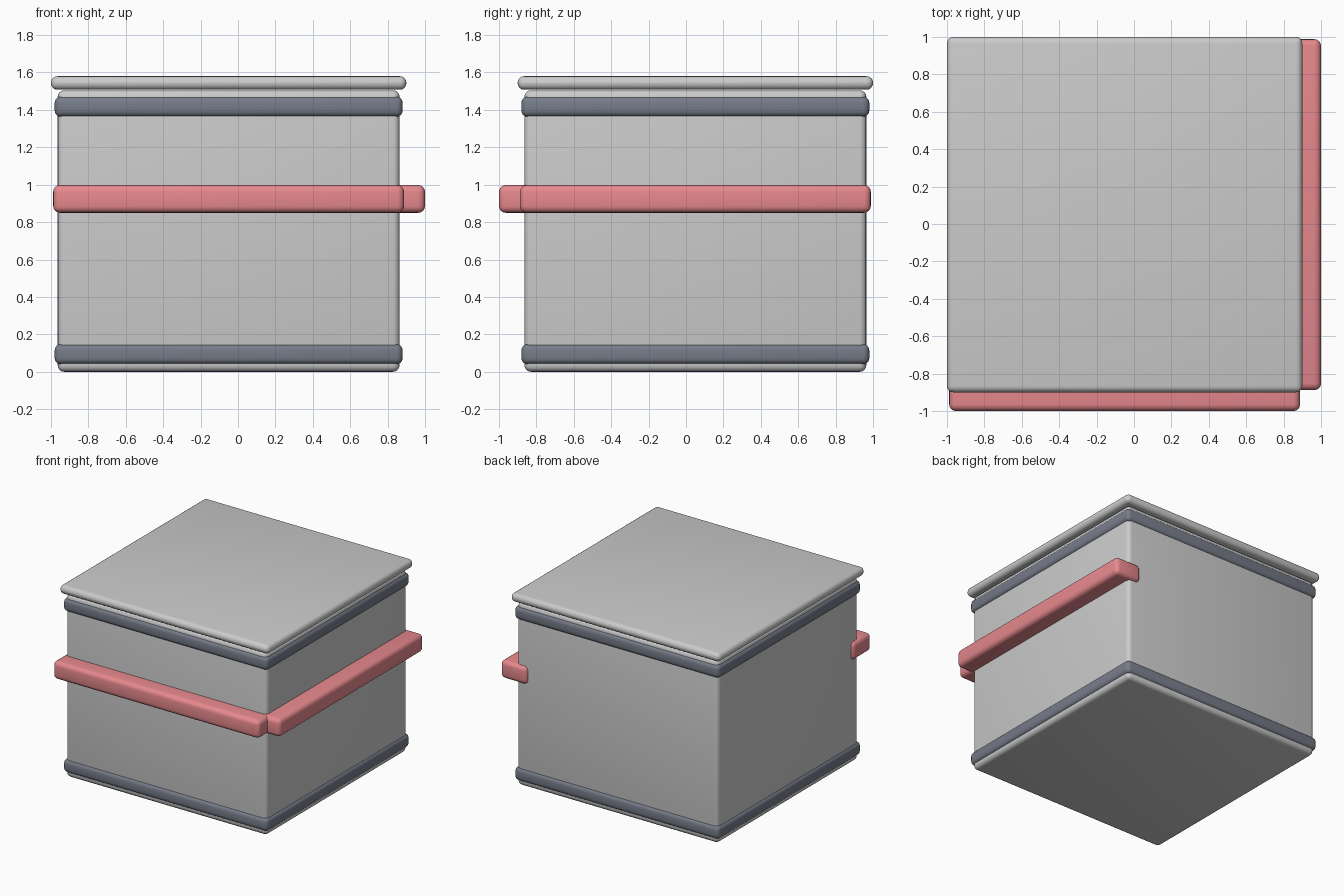
import bpy
from math import radians

if "Cube" in bpy.data.objects:
    bpy.data.objects.remove(bpy.data.objects["Cube"])


def material(name, rgb):
    mat = bpy.data.materials.new(name)
    mat.diffuse_color = (*rgb, 1)
    mat.use_nodes = True
    mat.node_tree.nodes["Principled BSDF"].inputs["Base Color"].default_value = mat.diffuse_color
    return mat


def rounded_box(name, lo, hi, bevel, mat=None):
    """Box between two corners with rounded edges."""
    bpy.ops.mesh.primitive_cube_add(size=1, location=[(a + b) / 2 for a, b in zip(lo, hi)])
    ob = bpy.context.object
    ob.name = name
    ob.scale = [b - a for a, b in zip(lo, hi)]
    bpy.ops.object.transform_apply(location=False, rotation=False, scale=True)
    mod = ob.modifiers.new("round", 'BEVEL')
    mod.width = bevel
    mod.segments = 4
    bpy.ops.object.modifier_apply(modifier=mod.name)
    bpy.ops.object.shade_smooth_by_angle(angle=radians(35))
    if mat:
        ob.data.materials.append(mat)
    return ob


def square_block(name, half, z0, z1, bevel, mat=None):
    """Square rounded block sharing the crate's off-centre axis."""
    cx, cy = -0.05, 0.05
    return rounded_box(name, (cx - half, cy - half, z0), (cx + half, cy + half, z1), bevel, mat)


dark = material("dark_band", (0.18, 0.2, 0.25))
red = material("red_trim", (0.8, 0.25, 0.27))

# Main box and lid
square_block("body", 0.914, 0.0, 1.505, 0.035)
square_block("lid", 0.95, 1.508, 1.58, 0.034)

# Dark bands around bottom and top
square_block("lower_band", 0.93, 0.04, 0.148, 0.033, dark)
square_block("upper_band", 0.93, 1.363, 1.471, 0.033, dark)

# Red rails on front and right sides
rounded_box("front_rail", (-0.988, -1.0, 0.85), (0.888, -0.76, 0.998), 0.036, red)
rounded_box("right_rail", (0.76, -0.888, 0.85), (1.0, 0.988, 0.998), 0.036, red)
